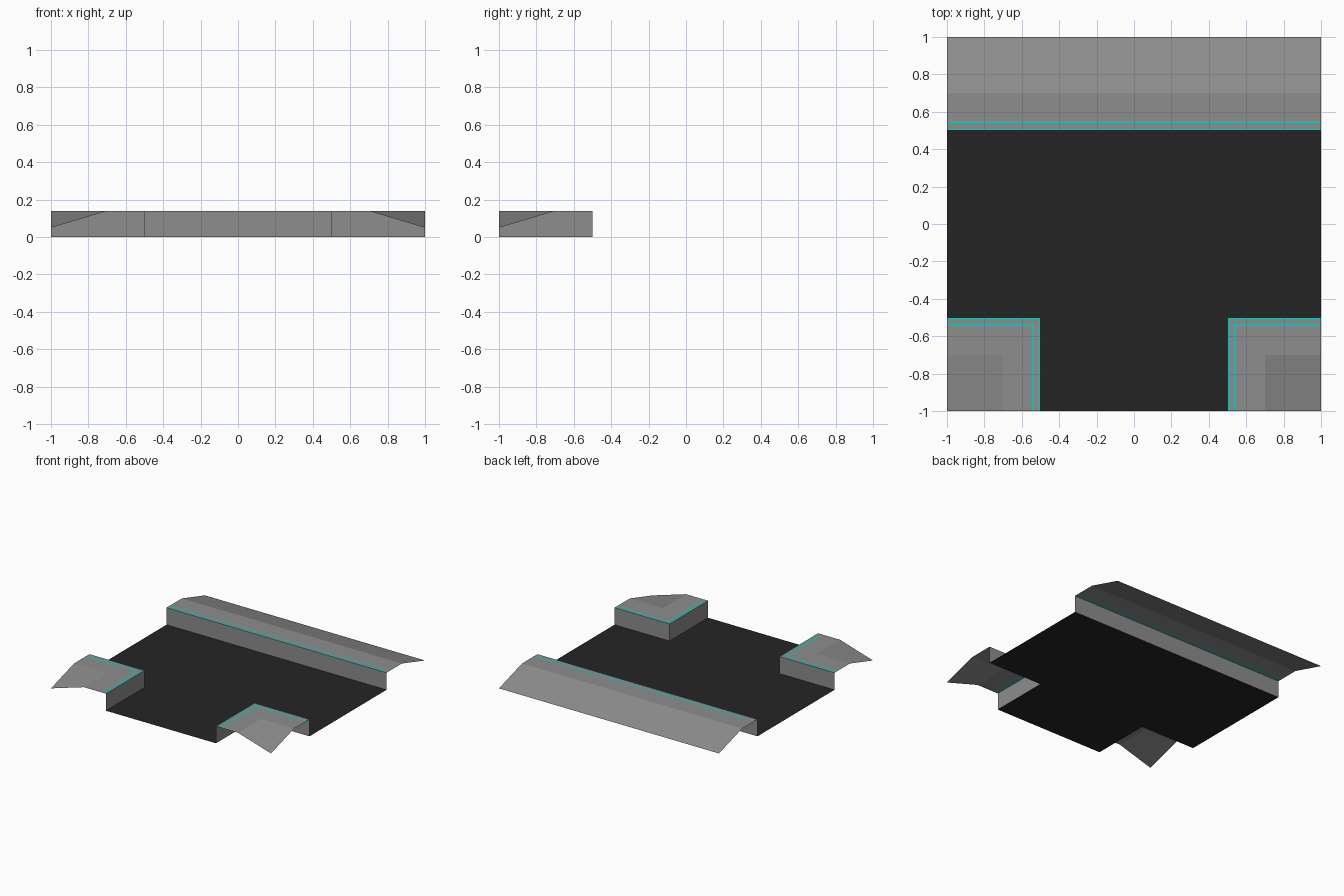
import bpy
import bmesh

if "Cube" in bpy.data.objects:
    bpy.data.objects.remove(bpy.data.objects["Cube"], do_unlink=True)


def make_material(name, color):
    mat = bpy.data.materials.new(name)
    mat.use_nodes = True
    mat.diffuse_color = color
    mat.node_tree.nodes["Principled BSDF"].inputs["Base Color"].default_value = color
    return mat


ASPHALT = make_material("dark asphalt", (0.018, 0.018, 0.018, 1))
CONCRETE = make_material("grey concrete", (0.27, 0.27, 0.27, 1))
CYAN = make_material("cyan stripe", (0.01, 0.6, 0.53, 1))

KERB = 0.14    # pavement height
LOW = 0.05     # height at the outer edge of the slope
INNER = 0.5    # distance from the centre to the kerb


def add_face(bm, points, material=0):
    face = bm.faces.new([bm.verts.new(p) for p in points])
    face.material_index = material


def finish(name, bm, materials):
    bmesh.ops.remove_doubles(bm, verts=bm.verts[:], dist=0.0005)
    bm.normal_update()
    # Tops face up, kerb walls face the road
    for f in bm.faces:
        n, c = f.normal, f.calc_center_median()
        upright = abs(n.z) < 0.01
        if (upright and n.dot(c) > 0) or (not upright and n.z < 0):
            f.normal_flip()
    mesh = bpy.data.meshes.new(name)
    bm.to_mesh(mesh)
    bm.free()
    for mat in materials:
        mesh.materials.append(mat)
    obj = bpy.data.objects.new(name, mesh)
    bpy.context.collection.objects.link(obj)
    return obj


# T-shaped road surface
bm = bmesh.new()
for x0, x1, y0, y1 in [(-1, -INNER, -INNER, INNER), (-INNER, INNER, -INNER, INNER),
                       (INNER, 1, -INNER, INNER), (-INNER, INNER, -1, -INNER)]:
    add_face(bm, [(x0, y0, 0), (x1, y0, 0), (x1, y1, 0), (x0, y1, 0)])
finish("road", bm, [ASPHALT])

# Straight pavement along the back: wall, two stripes, flat and outer slope
bm = bmesh.new()
profile = [(0.5, 0), (0.5, KERB), (0.51, KERB), (0.54, KERB),
           (0.55, KERB), (0.7, KERB), (1, LOW)]
for i, ((ya, za), (yb, zb)) in enumerate(zip(profile, profile[1:])):
    add_face(bm, [(-1, ya, za), (1, ya, za), (1, yb, zb), (-1, yb, zb)],
             1 if i in (1, 3) else 0)
finish("back_pavement", bm, [CONCRETE, CYAN])


# Corner pavements: L-shaped stripes, with the outermost cell dipping at its tip
def corner_pavement(name, side):
    bm = bmesh.new()
    steps = [0.5, 0.51, 0.535, 0.545, 0.7, 1]
    last = len(steps) - 1

    def point(i, j):
        z = LOW if i == j == last else KERB
        return (side * steps[i], -steps[j], z)

    for i in range(last):
        for j in range(last):
            add_face(bm, [point(i, j), point(i + 1, j), point(i + 1, j + 1), point(i, j + 1)],
                     1 if min(i, j) in (0, 2) else 0)
        # Kerb walls below both inner edges
        for a, b in ((point(i, 0), point(i + 1, 0)), (point(0, i), point(0, i + 1))):
            add_face(bm, [a, b, (b[0], b[1], 0), (a[0], a[1], 0)])
    finish(name, bm, [CONCRETE, CYAN])


corner_pavement("left_corner_pavement", 1)
corner_pavement("right_corner_pavement", -1)
